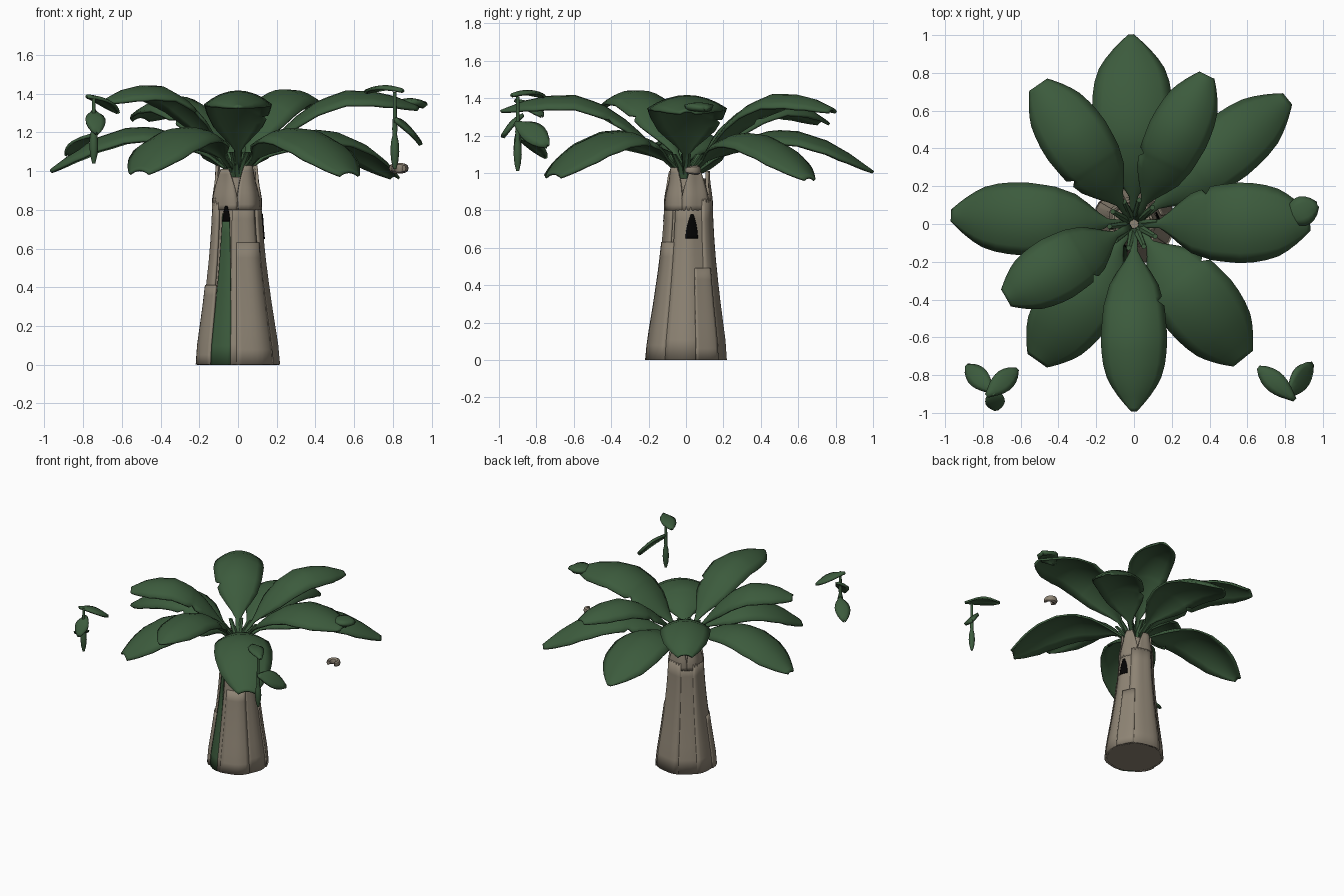
import bpy, math
from mathutils import Vector

if "Cube" in bpy.data.objects:
    bpy.data.objects.remove(bpy.data.objects["Cube"])


def material(name, rgb):
    m = bpy.data.materials.new(name)
    m.diffuse_color = (*rgb, 1)
    m.use_nodes = True
    m.node_tree.nodes["Principled BSDF"].inputs["Base Color"].default_value = m.diffuse_color
    return m


GREEN = material("leaf green", (0.045, 0.104, 0.046))
BROWN = material("stalk brown", (0.27, 0.23, 0.175))
DARK = material("dark hollow", (0.001, 0.001, 0.001))


def finish(ob, mat):
    ob.data.materials.append(mat)
    bpy.context.view_layer.objects.active = ob
    for o in bpy.context.selected_objects:
        o.select_set(False)
    ob.select_set(True)
    bpy.ops.object.shade_smooth_by_angle(angle=math.radians(40))
    return ob


def grid(name, rows, mat, thick=0.0, closed=False):
    """Skin a list of equally long point rows."""
    n = len(rows[0])
    faces = []
    for i in range(len(rows) - 1):
        for j in range(n if closed else n - 1):
            k = (j + 1) % n
            faces.append((i * n + j, i * n + k, (i + 1) * n + k, (i + 1) * n + j))
    if closed:
        faces += [tuple(reversed(range(n))), tuple((len(rows) - 1) * n + j for j in range(n))]
    me = bpy.data.meshes.new(name)
    me.from_pydata([tuple(p) for r in rows for p in r], [], faces)
    ob = bpy.data.objects.new(name, me)
    bpy.context.collection.objects.link(ob)
    if thick:
        s = ob.modifiers.new("thickness", "SOLIDIFY")
        s.thickness, s.offset = thick, 0
    return finish(ob, mat)


def lerp(table, t):
    for (a, va), (b, vb) in zip(table, table[1:]):
        if t <= b:
            return va + (vb - va) * max(0, t - a) / (b - a)
    return table[-1][1]


# ---- Trunk: flared, slightly lobed stalk
PROFILE = [(0, .205), (.1, .197), (.3, .167), (.5, .141), (.7, .122), (.86, .115), (.95, .095), (1.04, .085)]


def on_trunk(a, z, off=0.0):
    r = lerp(PROFILE, z) + off + .004 * math.cos(7 * a)
    return Vector((r * math.cos(a) - .01 * min(z, 1), r * math.sin(a) + .015 * min(z, 1), z))


levels = [0, .05, .1, .2, .3, .4, .5, .6, .7, .8, .86, .92, .97]
grid("trunk", [[on_trunk(math.tau * j / 36, z) for j in range(36)] for z in levels], BROWN, closed=True)


# ---- Overlapping leaf sheaths wrapped round the trunk
def sheath(name, deg, half, z0, z1, off, mat=BROWN, thick=.014, tip=.85, flare=0.0):
    rows = []
    for i in range(9):
        t = i / 8
        w = math.radians(half) * (1 - (1 - tip) * t ** 2)
        rows.append([on_trunk(math.radians(deg) + w * s / 4, z0 + (z1 - z0) * t, off + flare * t)
                     for s in range(-4, 5)])
    grid(name, rows, mat, thick)


for deg, half, top, off in [(208, 20, .41, .011), (32, 18, .49, .012), (-62, 30, .63, .006),
                            (72, 38, .86, .006), (185, 38, .86, .005), (125, 40, .86, .003),
                            (5, 40, .86, .003), (288, 30, .86, .002)]:
    sheath("outer_sheath", deg, half, 0, top, off, tip=.97)
for k in range(5):
    sheath("crown_sheath", 20 + 72 * k, 38, .8, 1.03 - .02 * (k % 2), .003, tip=.35, flare=.012)

# green strip and dark hollows showing between sheaths
sheath("green_strip", 244, 16, 0, .78, .007, GREEN, .006, .6)
sheath("front_hollow", 246, 9, .74, .82, .012, DARK, .004, .3)
sheath("side_hollow", 9, 14, .65, .78, .013, DARK, .004, .2)

# ---- Big leaves: two rings of five
WIDTH = [(.03, .08), (.15, .10), (.2, .26), (.26, .5), (.33, .74), (.45, .93), (.6, 1), (.68, .98), (.75, .93)]
HIGH = [(.03, 1.0), (.17, 1.13), (.25, 1.21), (.33, 1.28), (.45, 1.36), (.6, 1.41), (.75, 1.405),
        (.87, 1.38), (1, 1.33)]
LOW = [(.03, .99), (.17, 1.09), (.25, 1.14), (.33, 1.18), (.45, 1.215), (.57, 1.22), (.75, 1.16),
       (.87, 1.09), (1, .995)]
STATIONS = [.03, .09, .15, .2, .26, .33, .39, .415, .44, .5, .6, .68, .75, .82, .87, .92, .95, .98, 1]


def big_leaf(name, x, y, half, heights, dz, blunt):
    out = Vector((x, y, 0))
    side = Vector((-y, x, 0)).normalized()
    rows = []
    for f in STATIONS:
        row = []
        for j in range(-4, 5):
            s = j / 4
            w = half * lerp(WIDTH, f)
            if f > .75:                   # taper to the tip
                w = half * (blunt + (.93 - blunt) * (1 - ((f - .75) / .25) ** 1.6))
            if f == .415 and j == 4:      # small tear in one edge
                w *= .82
            z = lerp(heights, f) + dz * f - .07 * s * s * w / half
            row.append(out * f + side * s * w + Vector((0, 0, z)))
        rows.append(row)
    grid(name, rows, GREEN, .014)


for x, y, half, dz, blunt in [(0, -.99, .172, 0, .06), (-.675, -.39, .17, .04, .28),
                              (-.505, .735, .18, -.05, .3), (.385, .785, .16, .01, .25),
                              (.93, .01, .21, 0, .2)]:
    big_leaf("upper_leaf", x, y, half, HIGH, dz, blunt)
for x, y, half, dz, blunt in [(-.015, 1.0, .21, .01, .05), (-.965, .045, .19, .01, .15),
                              (-.51, -.72, .2, .01, .3), (.575, -.71, .21, .0, .3),
                              (.81, .66, .175, -.02, .2)]:
    big_leaf("lower_leaf", x, y, half, LOW, dz, blunt)

# leaf stalks gathered in the trunk's mouth
for k in range(10):
    a = math.tau * k / 10 + .1
    d = Vector((math.cos(a), math.sin(a), 0))
    n = Vector((-d.y, d.x, 0))
    rows = []
    for r, z, w in [(.03, .93, .022), (.06, 1.03, .02), (.13, 1.10, .014)]:
        rows.append([d * (r + w * math.cos(t * math.tau / 6)) + n * w * math.sin(t * math.tau / 6)
                     + Vector((0, 0, z)) for t in range(6)])
    grid("leaf_stalk", rows, GREEN, closed=True)


# ---- Small pieces
def blade(name, a, b, half, thick=.014, side=None):
    """Little arched oval leaf from a to b."""
    a, b = Vector(a), Vector(b)
    d = b - a
    side = (Vector(side) if side else d.cross(Vector((0, 0, 1)))).normalized()
    rows = []
    for i in range(9):
        t = i / 8
        w = half * max(.12, math.sin(math.pi * t ** 1.2) ** .7 if 0 < t < 1 else 0)
        rows.append([a + d * t + side * w * s / 2 + Vector((0, 0, .02 * math.sin(math.pi * t) - .012 * (s / 2) ** 2))
                     for s in range(-2, 3)])
    grid(name, rows, GREEN, thick)


def spindle(name, x, y, table, mat):
    grid(name, [[(x + r * math.cos(math.tau * j / 10), y + r * math.sin(math.tau * j / 10), z)
                 for j in range(10)] for z, r in table], mat, closed=True)


# hanging sprigs: stem with a bud below and small leaves
BUD = [(1.01, .008), (1.05, .018), (1.10, .023), (1.15, .02), (1.19, .011), (1.22, .014),
       (1.25, .011), (1.41, .009)]
spindle("right_sprig_stem", .81, -.9, BUD, GREEN)
blade("right_sprig_top_leaf", (.85, -.93, 1.42), (.66, -.76, 1.415), .055)
blade("right_sprig_low_leaf", (.81, -.91, 1.27), (.94, -.74, 1.15), .065, .02, (.44, -.7, -.56))

spindle("left_sprig_stem", -.745, -.9, [(z + .03 if z < 1.3 else 1.39, r) for z, r in BUD], GREEN)
blade("left_sprig_top_leaf", (-.78, -.91, 1.39), (-.62, -.77, 1.31), .055)
blade("left_sprig_low_leaf", (-.75, -.89, 1.19), (-.885, -.75, 1.09), .055)
blade("left_sprig_front_leaf", (-.745, -.87, 1.31), (-.73, -.98, 1.2), .05, .02)

# curled leaflet on the right leaf's end
blade("curled_leaflet", (.8, .03, 1.34), (.965, .1, 1.345), .075, .03)

# small brown curl floating below the right leaf
rows = []
for i in range(11):
    a = math.radians(-40 + 26 * i)
    d = Vector((math.cos(a), math.sin(a), 0))
    r = .021 * (.6 + .4 * math.sin(math.pi * i / 10))
    rows.append([Vector((.83, .025, 1.015)) + d * (.035 + r * math.cos(math.tau * j / 8))
                 + Vector((0, 0, r * 1.3 * math.sin(math.tau * j / 8))) for j in range(8)])
grid("brown_curl", rows, BROWN, closed=True)
